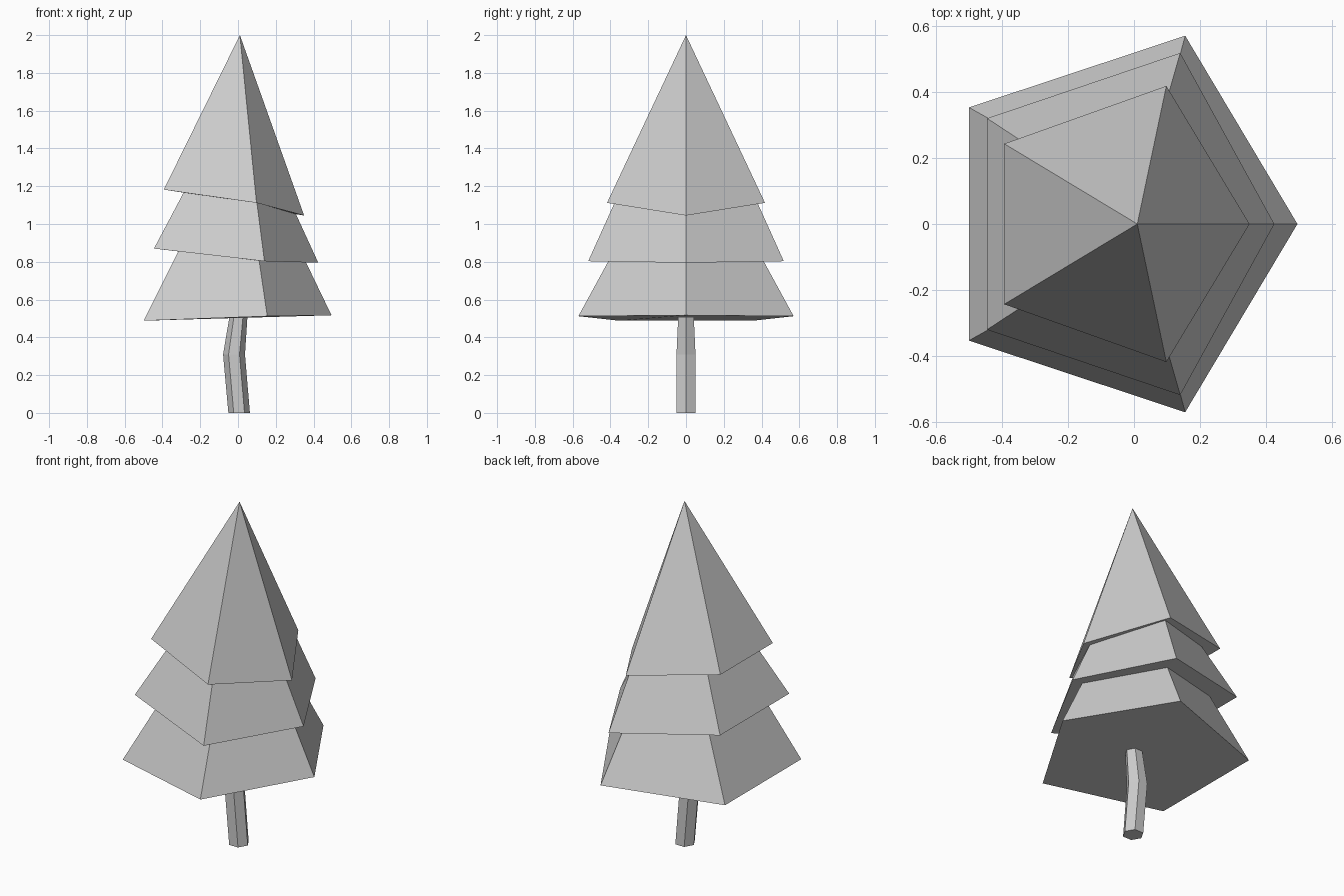
import bpy, bmesh
from math import cos, sin, pi

if "Cube" in bpy.data.objects:
    bpy.data.objects.remove(bpy.data.objects["Cube"])


def loft(name, rings, apex=None):
    """Skin equal-length rings from bottom to top, closing with a cap or an apex."""
    bm = bmesh.new()
    loops = [[bm.verts.new(p) for p in ring] for ring in rings]
    n = len(loops[0])
    for a, b in zip(loops, loops[1:]):
        for i in range(n):
            j = (i + 1) % n
            bm.faces.new((a[i], a[j], b[j], b[i]))
    bm.faces.new(loops[0][::-1])
    if apex:
        tip = bm.verts.new(apex)
        for i in range(n):
            bm.faces.new((loops[-1][i], loops[-1][(i + 1) % n], tip))
    else:
        bm.faces.new(loops[-1])
    bmesh.ops.recalc_face_normals(bm, faces=bm.faces)
    mesh = bpy.data.meshes.new(name)
    bm.to_mesh(mesh)
    bm.free()
    obj = bpy.data.objects.new(name, mesh)
    bpy.context.collection.objects.link(obj)
    return obj


def pentagon(right, side, back):
    """Five-sided ring, mirrored in y; right is (x, z), others are (x, y, z)."""
    (sx, sy, sz), (bx, by, bz) = side, back
    return [(right[0], 0, right[1]), (sx, sy, sz), (bx, by, bz),
            (bx, -by, bz), (sx, -sy, sz)]


def hexagon(cx, z, r):
    return [(cx + r * cos(i * pi / 3), r * sin(i * pi / 3), z) for i in range(6)]


# Foliage: three tilted tiers, each an outer rim and the neck under the next tier
loft("foliage", [
    pentagon((0.495, 0.517), (0.155, 0.57, 0.512), (-0.50, 0.353, 0.488)),
    pentagon((0.36, 0.797), (0.112, 0.41, 0.805), (-0.315, 0.25, 0.858)),
    pentagon((0.425, 0.795), (0.14, 0.518, 0.803), (-0.445, 0.32, 0.87)),
    pentagon((0.307, 1.052), (0.10, 0.378, 1.113), (-0.288, 0.217, 1.166)),
    pentagon((0.35, 1.045), (0.098, 0.418, 1.112), (-0.393, 0.243, 1.182)),
], apex=(0.01, 0, 2.0))

# Trunk: bent six-sided post
loft("trunk", [hexagon(0.006, 0, 0.057), hexagon(-0.021, 0.31, 0.058),
               hexagon(0.006, 0.54, 0.046)])
